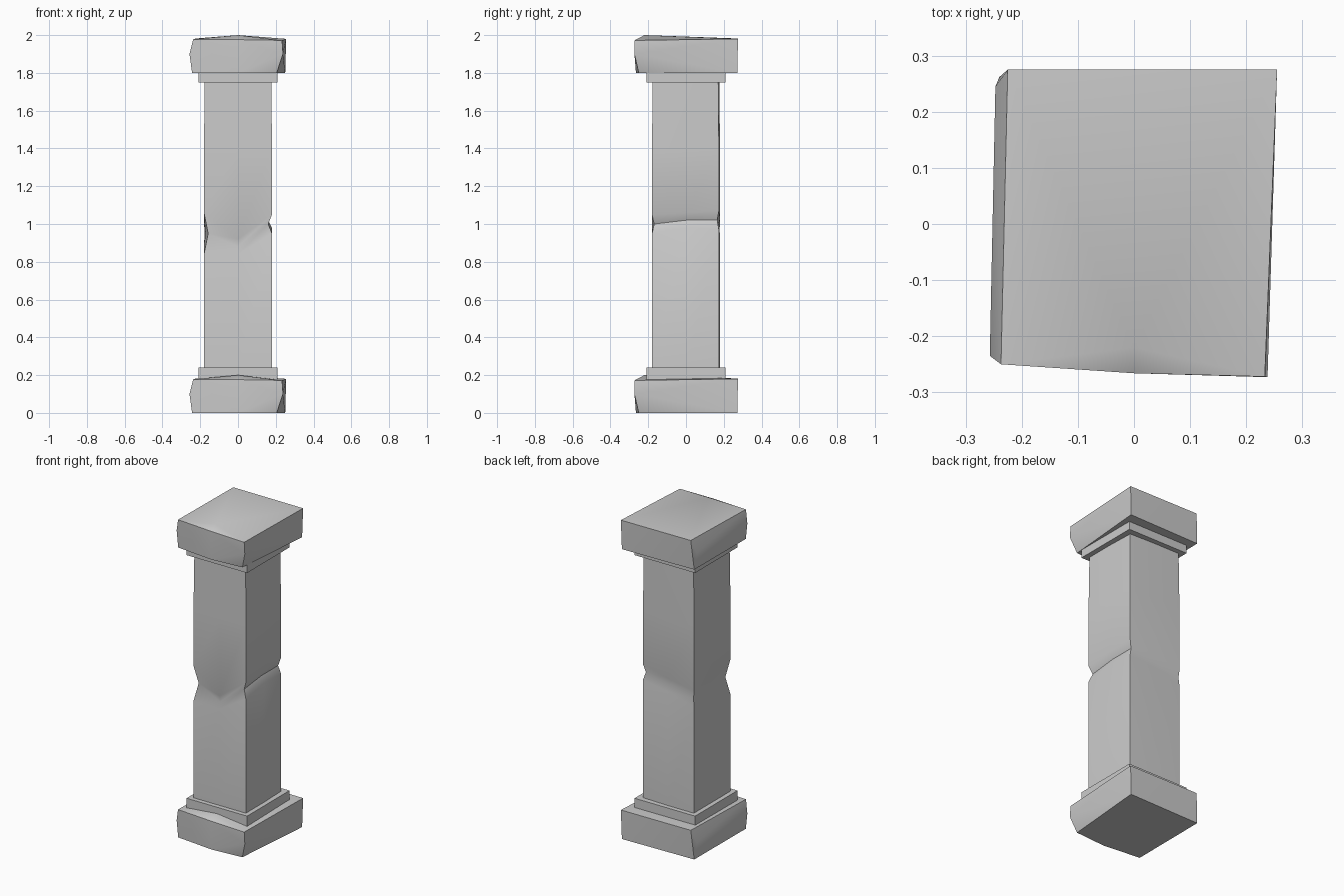
import bpy, bmesh, math

if "Cube" in bpy.data.objects:
    bpy.data.objects.remove(bpy.data.objects["Cube"])


def finish(name, bm, angle=40):
    bmesh.ops.recalc_face_normals(bm, faces=bm.faces[:])
    mesh = bpy.data.meshes.new(name)
    bm.to_mesh(mesh)
    bm.free()
    ob = bpy.data.objects.new(name, mesh)
    bpy.context.collection.objects.link(ob)
    bpy.ops.object.select_all(action='DESELECT')
    bpy.context.view_layer.objects.active = ob
    ob.select_set(True)
    bpy.ops.object.shade_smooth_by_angle(angle=math.radians(angle))
    return ob


# Worn stone block: hull of a few corner points, used as base and capital
BLOCK = [
    (-.225, .275, .182), (.255, .275, .18), (.233, -.272, .172),
    (0, -.266, .176), (-.237, -.25, .178), (0, -.22, .2),
    (-.257, -.235, .1), (-.247, .245, .1), (.238, -.273, .10),
    (-.243, -.24, 0), (-.24, .262, 0), (.25, .272, 0),
    (.205, -.25, 0), (0, -.265, 0),
]


def block(name, z0):
    bm = bmesh.new()
    for x, y, z in BLOCK:
        bm.verts.new((x, y, z + z0))
    bmesh.ops.convex_hull(bm, input=bm.verts[:])
    finish(name, bm, 40)


# Square trim slab
def trim(name, z0, z1, half=.208):
    bm = bmesh.new()
    bmesh.ops.create_cube(bm, size=1)
    for v in bm.verts:
        v.co.x *= 2 * half
        v.co.y *= 2 * half
        v.co.z = z0 if v.co.z < 0 else z1
    finish(name, bm, 30)


block("base_block", 0)
trim("base_trim", .17, .24)
trim("capital_trim", 1.75, 1.81)
block("capital_block", 1.8)

# Shaft outline: x, y, then crack x, y, height and half-width at that point
OUTLINE = [
    (-.18, -.18, -.158, -.16, .95, .11),
    (0, -.18, 0, -.172, .88, .04),
    (.18, -.18, .16, -.168, 1.0, .05),
    (.18, 0, .16, 0, 1.02, .04),
    (.174, .174, .16, .165, 1.02, .05),
    (0, .18, 0, .17, .99, .04),
    (-.18, .18, -.176, .176, .95, .05),
    (-.18, 0, -.172, 0, .95, .06),
]
bm = bmesh.new()
rings = [
    [bm.verts.new((x, y, .23)) for x, y, *_ in OUTLINE],
    [bm.verts.new((x, y, z - w)) for x, y, cx, cy, z, w in OUTLINE],
    [bm.verts.new((cx, cy, z)) for x, y, cx, cy, z, w in OUTLINE],
    [bm.verts.new((x, y, z + w)) for x, y, cx, cy, z, w in OUTLINE],
    [bm.verts.new((x, y, 1.4)) for x, y, *_ in OUTLINE],
    [bm.verts.new((x * .98, y * .98, 1.76)) for x, y, *_ in OUTLINE],
]
n = len(OUTLINE)
for low, high in zip(rings, rings[1:]):
    for i in range(n):
        j = (i + 1) % n
        bm.faces.new((low[i], low[j], high[j], high[i]))
bm.faces.new(rings[0])
bm.faces.new(rings[-1])
finish("cracked_shaft", bm, 40)
